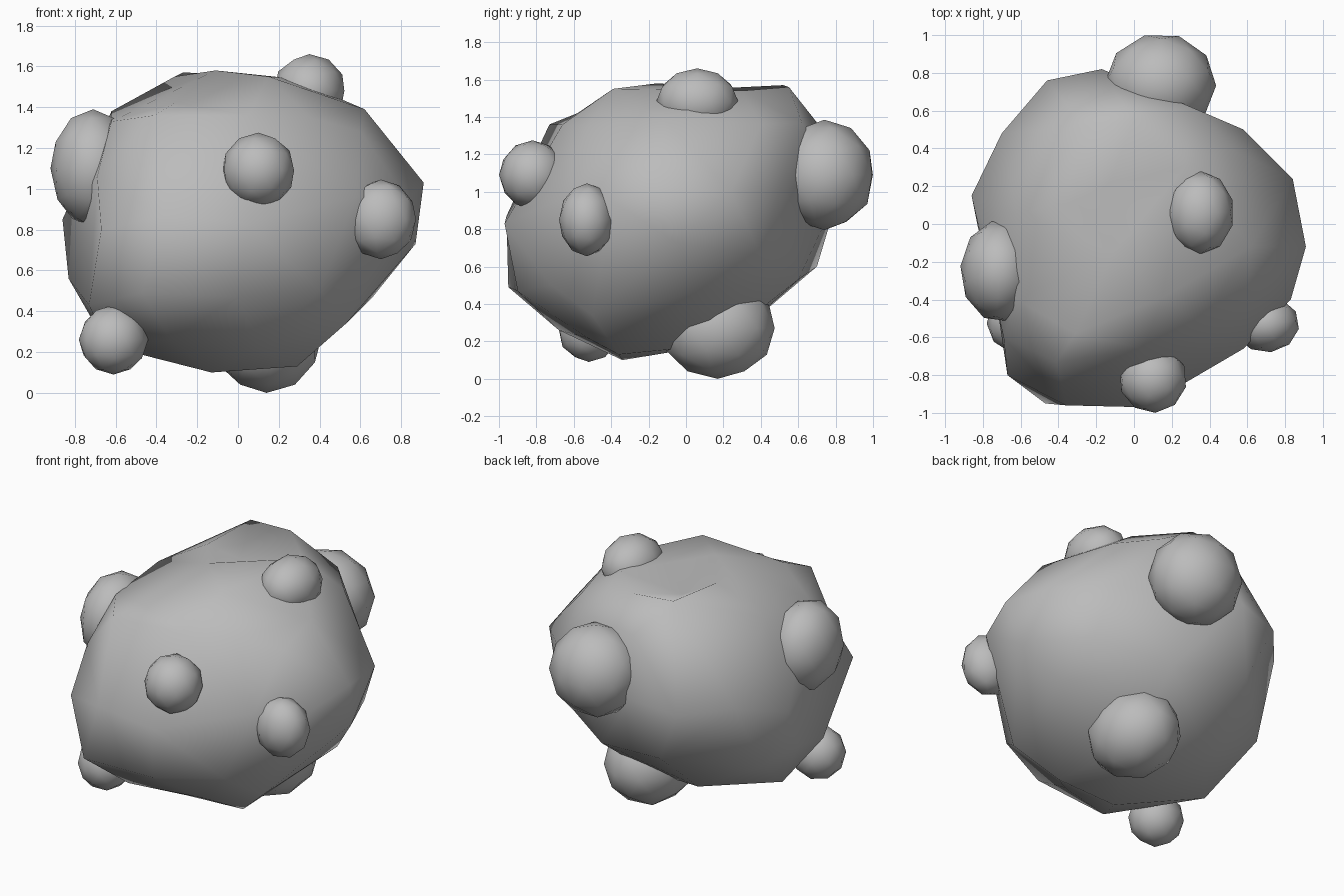
import bpy, bmesh, math
from mathutils import Vector, Euler

stone = bpy.data.materials.new("grey stone")
stone.diffuse_color = (0.5, 0.5, 0.5, 1)


def finish(name, bm):
    """Turn a bmesh into a smooth shaded stone object."""
    bmesh.ops.recalc_face_normals(bm, faces=bm.faces)
    for f in bm.faces:
        f.smooth = True
    me = bpy.data.meshes.new(name)
    bm.to_mesh(me)
    bm.free()
    me.materials.append(stone)
    ob = bpy.data.objects.new(name, me)
    bpy.context.collection.objects.link(ob)
    return ob


# Boulder: corner points from the outlines, joined around a centre
CENTRE = Vector((0, -0.05, 0.83))
CORNERS = [
    # crown, with a dent
    (-.11, -.15, 1.58), (.15, -.39, 1.55), (0, .55, 1.56), (-.27, .52, 1.57),
    (-.13, .21, 1.46), (-.31, .12, 1.55), (.27, .3, 1.54),
    # shoulder
    (.62, -.12, 1.39), (.5, .4, 1.36), (.3, .62, 1.37), (-.1, .7, 1.37),
    (-.62, .05, 1.38), (-.62, -.4, 1.33), (-.31, -.58, 1.42), (-.41, -.73, 1.36),
    (.05, -.66, 1.36), (.35, -.53, 1.35), (.6, -.38, 1.28),
    # waist
    (.91, -.12, 1.03), (.84, .24, 1.0), (.58, .5, 1.0), (-.17, .82, 1.0),
    (-.46, .76, .95), (-.7, .48, .95), (-.86, .15, .85), (-.69, -.6, 1.06),
    (-.67, -.8, .8), (-.36, -.96, .87), (.05, -.97, .83), (.58, -.66, .96),
    (.83, -.4, .95),
    # lower side
    (.87, -.05, .73), (.66, .1, .47), (.65, .4, .66), (.2, .6, .53),
    (-.3, .7, .6), (-.74, .27, .5), (-.83, 0, .56), (-.73, -.4, .43),
    (-.47, -.95, .49), (0, -.9, .47), (.4, -.72, .5), (.53, -.5, .34),
    # underside, with a dent
    (.29, -.36, .13), (.1, -.53, .22), (-.13, -.34, .1), (.15, .15, .18),
    (-.3, .3, .26), (-.64, -.1, .23), (-.33, -.68, .26),
]
bm = bmesh.new()
place = {}
for p in CORNERS:
    d = Vector(p) - CENTRE
    place[bm.verts.new(d.normalized())] = Vector(p)
bmesh.ops.convex_hull(bm, input=bm.verts[:])
for v, p in place.items():
    v.co = p
finish("boulder", bm)

# Knobs: low-poly balls half sunk into the boulder
KNOBS = {
    "top_knob": ((.35, .06, 1.48), (.18, .22, .18)),
    "front_knob": ((.10, -.82, 1.09), (.18, .18, .185)),
    "right_knob": ((.70, -.53, .85), (.175, .15, .195)),
    "left_knob": ((-.71, -.25, 1.10), (.21, .27, .29)),
    "back_knob": ((.14, .74, 1.09), (.295, .27, .295)),
    "corner_knob": ((-.61, -.52, .26), (.17, .165, .17)),
    "base_knob": ((.14, .17, .27), (.27, .31, .27)),
}
for i, (name, (centre, radii)) in enumerate(KNOBS.items()):
    bm = bmesh.new()
    bmesh.ops.create_icosphere(bm, subdivisions=2, radius=1.0)
    turn = Euler((0, 0, i * 0.7)).to_matrix()
    for v in bm.verts:
        d = turn @ v.co
        v.co = Vector(centre) + Vector([a * b for a, b in zip(d, radii)])
    finish(name, bm)
